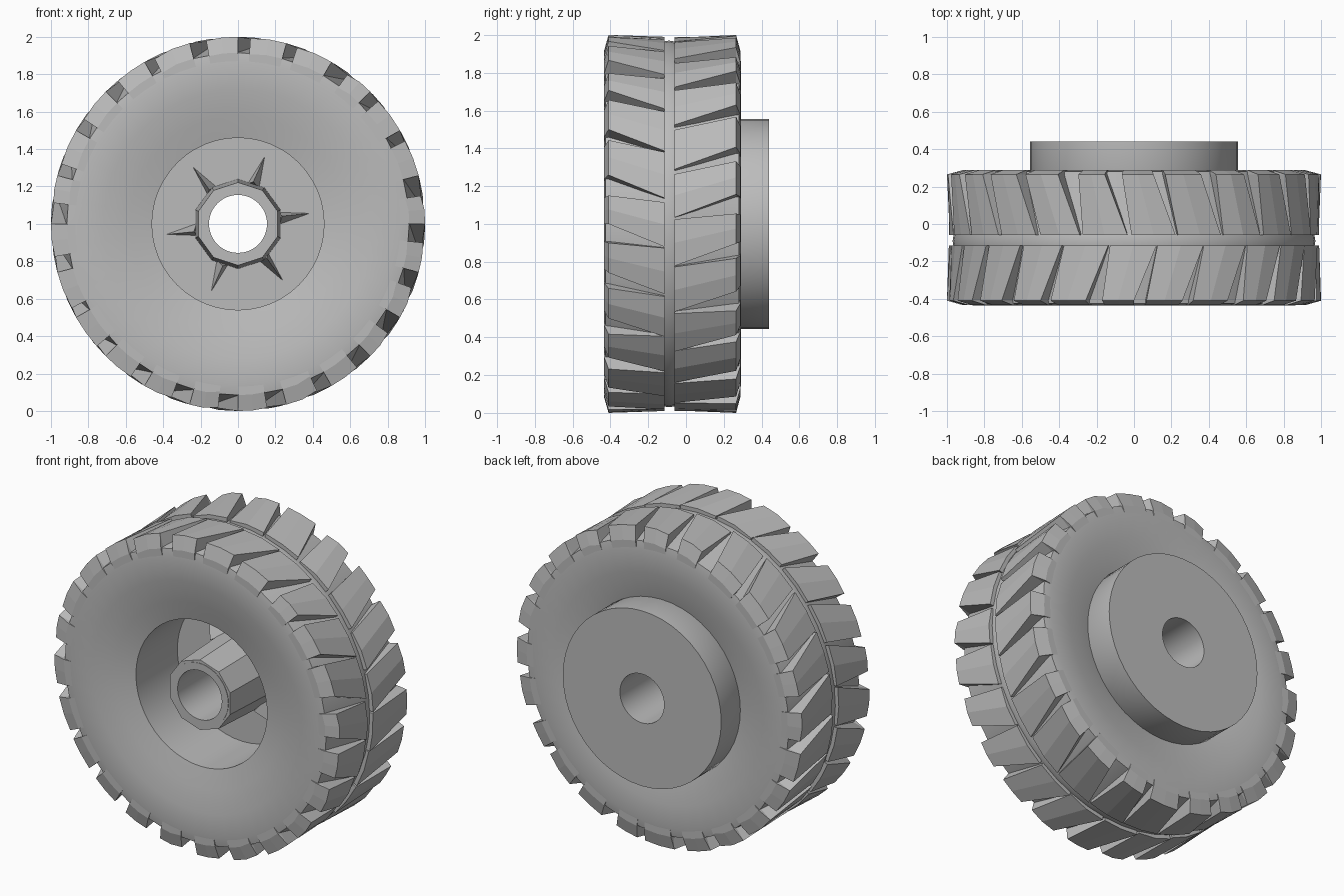
import bpy
import bmesh
import random
from math import sin, cos, radians, tau

random.seed(4)
if "Cube" in bpy.data.objects:
    bpy.data.objects.remove(bpy.data.objects["Cube"], do_unlink=True)

grey = bpy.data.materials.new("rubber_grey")
grey.use_nodes = True
colour = (0.5, 0.5, 0.5, 1)
grey.diffuse_color = colour
grey.node_tree.nodes["Principled BSDF"].inputs["Base Color"].default_value = colour


def polar(radius, y, angle):
    """Point around the axle; angle 0 is the top, growing towards +x."""
    return (radius * sin(angle), y, 1 + radius * cos(angle))


def finish(bm, name, smooth=None):
    bmesh.ops.recalc_face_normals(bm, faces=bm.faces)
    mesh = bpy.data.meshes.new(name)
    bm.to_mesh(mesh)
    bm.free()
    mesh.materials.append(grey)
    obj = bpy.data.objects.new(name, mesh)
    bpy.context.collection.objects.link(obj)
    if smooth:
        bpy.ops.object.select_all(action="DESELECT")
        obj.select_set(True)
        bpy.context.view_layer.objects.active = obj
        bpy.ops.object.shade_smooth_by_angle(angle=radians(smooth))
    return obj


def lathe(name, profile, sides, smooth=None, turn=0):
    """Spin a closed (radius, y) profile around the axle."""
    bm = bmesh.new()
    rings = [[bm.verts.new(polar(r, y, turn + tau * i / sides)) for r, y in profile]
             for i in range(sides)]
    n = len(profile)
    for i in range(sides):
        a, b = rings[i], rings[(i + 1) % sides]
        for j in range(n):
            k = (j + 1) % n
            bm.faces.new((a[j], a[k], b[k], b[j]))
    return finish(bm, name, smooth)


# Tyre body: dished side walls, and a surface rising to the centre groove
lathe("tyre_body", [
    (0.46, -0.365), (0.58, -0.395), (0.72, -0.425), (0.86, -0.435), (0.915, -0.425),
    (0.935, -0.3), (0.965, -0.12), (0.97, -0.09), (0.965, -0.06),
    (0.935, 0.14), (0.915, 0.28), (0.86, 0.29), (0.72, 0.28), (0.56, 0.25), (0.46, 0.22),
], 48, 35)

# Angular liner of the front recess
lathe("recess_liner", [(0.478, -0.362), (0.478, 0.06), (0.5, 0.06), (0.5, -0.362)],
      12, turn=radians(8))

# Back disc, whose front is the recess floor
lathe("back_disc", [(0.155, 0.44), (0.555, 0.44), (0.555, 0.23), (0.48, 0.05), (0.155, 0.05)],
      48, 35)

# Axle sleeve with the through hole, and its faceted collar
lathe("axle_sleeve", [(0.155, 0.42), (0.155, -0.383), (0.2, -0.383), (0.2, 0.42)], 48, 35)
lathe("axle_collar", [(0.18, -0.38), (0.222, -0.38), (0.24, 0.06), (0.18, 0.06)], 10)


# Tread blocks: a slanted row on each side of the groove
def tread_row(name, inner, outer, edge, count, phase):
    bm = bmesh.new()
    step = tau / count
    for i in range(count):
        start = phase + i * step
        lead = radians(7)
        gap = radians(random.uniform(3, 6.5))
        near = radians(random.uniform(0.2, 1.5))
        sink = random.uniform(0, 0.015)
        # Spans of the block at the groove, the shoulder and the side wall
        spans = [
            (inner, start + lead + near, start + lead + step, 0.99),
            (outer, start + gap, start + step, 1.0),
            (edge, start + gap, start + step, 0.915),
        ]
        tops, bases = [], []
        for y, a, b, r in spans:
            angles = [a, (a + b) / 2, b]
            heights = [r - sink, r, r]
            tops.append([bm.verts.new(polar(h, y, t)) for h, t in zip(heights, angles)])
            bases.append([bm.verts.new(polar(0.87, y, t)) for t in angles])
        for j in range(2):
            for k in range(2):
                bm.faces.new((tops[j][k], tops[j][k + 1], tops[j + 1][k + 1], tops[j + 1][k]))
            for k in (0, 2):
                bm.faces.new((tops[j][k], tops[j + 1][k], bases[j + 1][k], bases[j][k]))
        for j in (0, 2):
            for k in range(2):
                bm.faces.new((tops[j][k], tops[j][k + 1], bases[j][k + 1], bases[j][k]))
    return finish(bm, name)


tread_row("front_tread", -0.115, -0.41, -0.434, 24, 0)
tread_row("back_tread", -0.06, 0.265, 0.288, 24, radians(6))

# Small ribs standing on the recess floor
bm = bmesh.new()
for i in range(6):
    a = radians(60 * i + 20)
    foot = [bm.verts.new(polar(r, 0.06, a + d))
            for r, d in ((0.22, -0.12), (0.22, 0.2), (0.4, 0.03))]
    tip = bm.verts.new(polar(0.24, -0.06, a))
    for j in range(3):
        bm.faces.new((foot[j], foot[(j + 1) % 3], tip))
    bm.faces.new(foot)
finish(bm, "recess_ribs")
